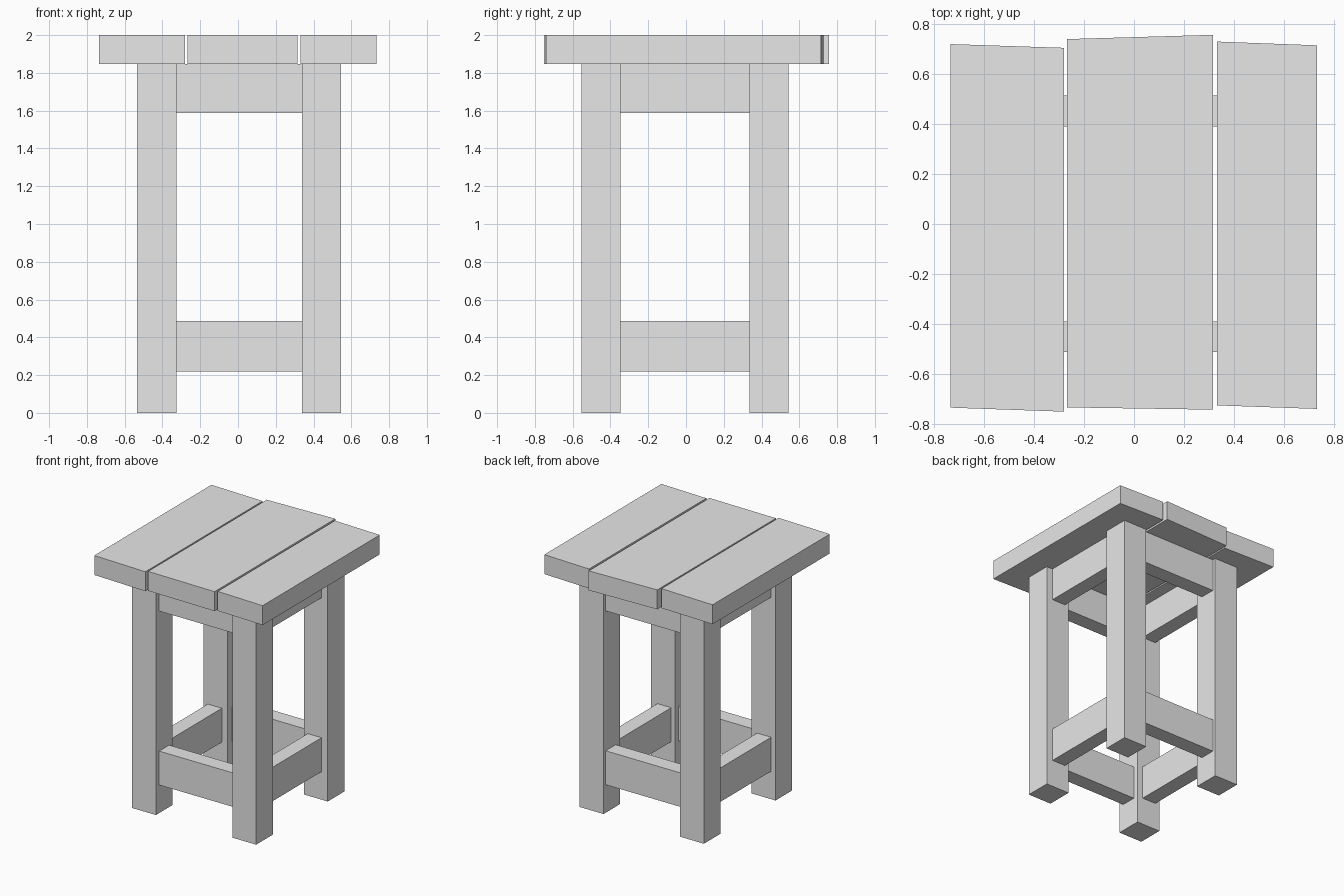
import bpy
import bmesh

old = bpy.data.objects.get("Cube")
if old:
    bpy.data.objects.remove(old, do_unlink=True)

# One plain grey for the whole stool
grey = bpy.data.materials.new("plain_grey")
grey.use_nodes = True
grey.diffuse_color = (0.8, 0.8, 0.8, 1)
grey.node_tree.nodes["Principled BSDF"].inputs["Base Color"].default_value = grey.diffuse_color


def prism(name, outline, z0, z1):
    """Extrude a flat outline from z0 up to z1."""
    bm = bmesh.new()
    base = bm.faces.new([bm.verts.new((x, y, z0)) for x, y in outline])
    top = bmesh.ops.extrude_face_region(bm, geom=[base])["geom"]
    for v in top:
        if isinstance(v, bmesh.types.BMVert):
            v.co.z = z1
    bmesh.ops.recalc_face_normals(bm, faces=bm.faces)
    mesh = bpy.data.meshes.new(name)
    bm.to_mesh(mesh)
    bm.free()
    mesh.materials.append(grey)
    obj = bpy.data.objects.new(name, mesh)
    bpy.context.collection.objects.link(obj)
    return obj


def beam(name, xs, ys, zs):
    (x0, x1), (y0, y1) = xs, ys
    return prism(name, [(x0, y0), (x1, y0), (x1, y1), (x0, y1)], *zs)


SEAT_BOTTOM = 1.847
leg_x = {"right": (-0.535, -0.326), "left": (0.338, 0.546)}
leg_y = {"front": (-0.554, -0.348), "back": (0.335, 0.542)}

# Four square legs
for side, xs in leg_x.items():
    for end, ys in leg_y.items():
        beam(f"{end}_{side}_leg", xs, ys, (0, SEAT_BOTTOM))

# Upper aprons and lower stretchers between the legs
span_x = (leg_x["right"][1], leg_x["left"][0])
span_y = (leg_y["front"][1], leg_y["back"][0])
for kind, zs in {"stretcher": (0.22, 0.487), "apron": (1.587, SEAT_BOTTOM)}.items():
    beam(f"front_{kind}", span_x, (-0.513, -0.39), zs)
    beam(f"back_{kind}", span_x, (0.39, 0.515), zs)
    beam(f"right_{kind}", (-0.497, -0.375), span_y, zs)
    beam(f"left_{kind}", (0.372, 0.492), span_y, zs)

# Seat planks with slightly skewed sawn ends:
# x range, front y at each edge, back y at each edge
planks = {
    "right_plank": ((-0.735, -0.28), (-0.735, -0.751), (0.72, 0.705)),
    "middle_plank": ((-0.268, 0.316), (-0.734, -0.743), (0.74, 0.757)),
    "left_plank": ((0.332, 0.732), (-0.726, -0.74), (0.73, 0.715)),
}
for name, ((x0, x1), (f0, f1), (b0, b1)) in planks.items():
    prism(name, [(x0, f0), (x1, f1), (x1, b1), (x0, b0)], SEAT_BOTTOM, 2)
